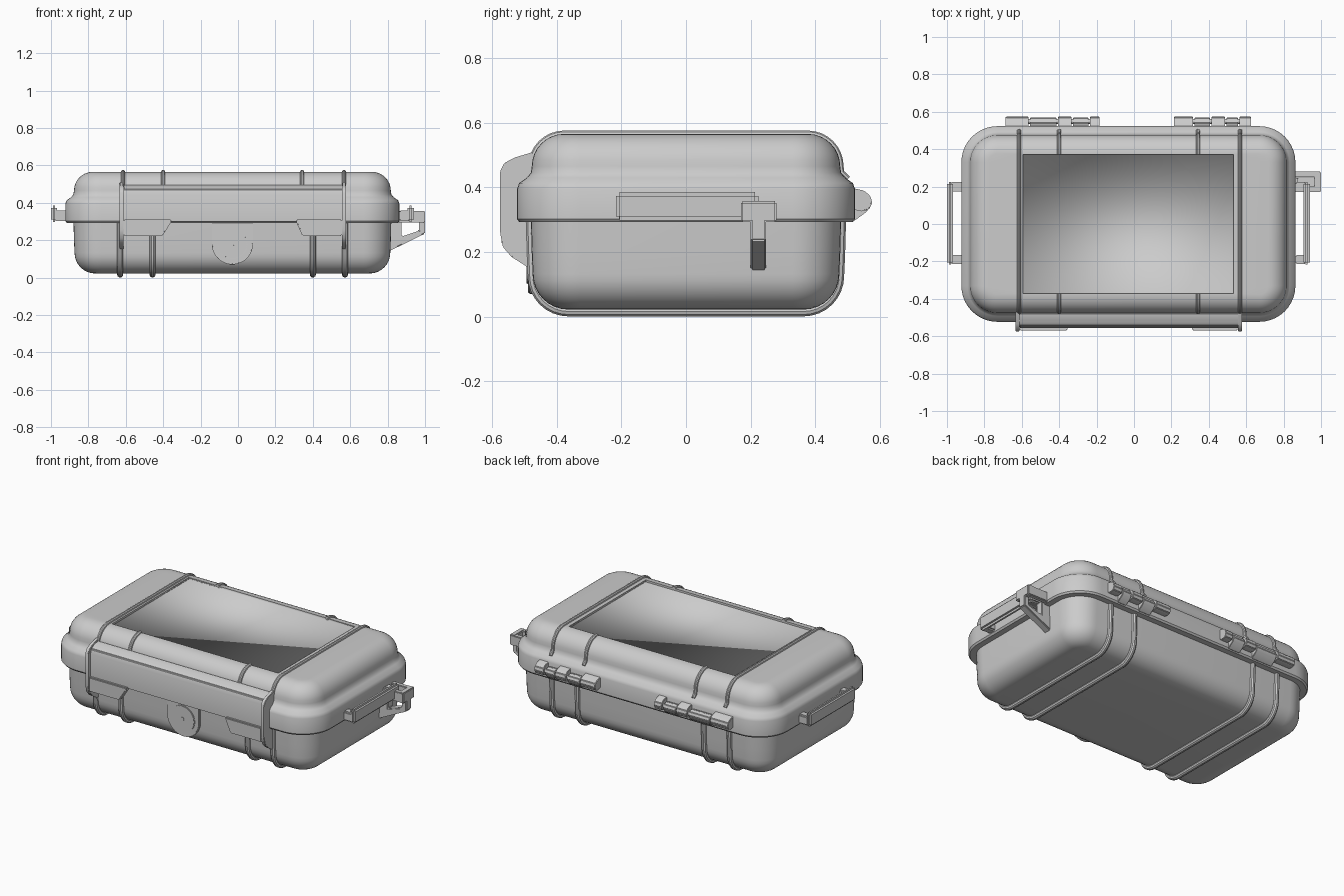
import bpy, bmesh, math
from mathutils import Vector

if "Cube" in bpy.data.objects:
    bpy.data.objects.remove(bpy.data.objects["Cube"])

grey = bpy.data.materials.new("light grey plastic")
grey.use_nodes = True
GREY = (0.6, 0.6, 0.6, 1)
grey.diffuse_color = GREY
grey.node_tree.nodes["Principled BSDF"].inputs["Base Color"].default_value = GREY

CX, HX, HY, R = -0.03, 0.85, 0.48, 0.15      # case centre, half sizes, corner radius
WIN_X, WIN_Y, TOP = 0.563, 0.372, 0.565      # window half sizes, lid height


def finish(ob, angle=35):
    ob.data.materials.append(grey)
    bpy.ops.object.select_all(action='DESELECT')
    ob.select_set(True)
    bpy.context.view_layer.objects.active = ob
    bpy.ops.object.shade_smooth_by_angle(angle=math.radians(angle))
    return ob


def from_bmesh(name, bm, bevel=0, angle=35):
    bmesh.ops.recalc_face_normals(bm, faces=bm.faces)
    if bevel:
        bmesh.ops.bevel(bm, geom=bm.edges[:], offset=bevel, segments=2,
                        affect='EDGES', clamp_overlap=True)
    me = bpy.data.meshes.new(name)
    bm.to_mesh(me)
    bm.free()
    ob = bpy.data.objects.new(name, me)
    bpy.context.collection.objects.link(ob)
    return finish(ob, angle)


def prism(name, pts, axis, a, b, bevel=0.005):
    """Extrude a 2D outline along x (points are y, z) or along y (points are x, z)."""
    place = (lambda p, q, t: (t, p, q)) if axis == 'x' else (lambda p, q, t: (p, t, q))
    bm = bmesh.new()
    face = bm.faces.new([bm.verts.new(place(p, q, a)) for p, q in pts])
    new = bmesh.ops.extrude_face_region(bm, geom=[face])["geom"]
    shift = Vector(place(0, 0, b - a))
    bmesh.ops.translate(bm, vec=shift, verts=[v for v in new if isinstance(v, bmesh.types.BMVert)])
    return from_bmesh(name, bm, bevel)


def box(name, x0, x1, y0, y1, z0, z1, bevel=0.008):
    return prism(name, [(x0, z0), (x1, z0), (x1, z1), (x0, z1)], 'y', y0, y1, bevel)


def disc(name, x, z, r, y0, y1, bevel=0.003):
    ring = [(x + r * math.cos(i * math.tau / 40), z + r * math.sin(i * math.tau / 40)) for i in range(40)]
    return prism(name, ring, 'y', y0, y1, bevel)


def rounded_rect(hx, hy, r, z, n=10):
    pts = []
    for k, (sx, sy) in enumerate([(1, 1), (-1, 1), (-1, -1), (1, -1)]):
        for i in range(n + 1):
            a = (k + i / n) * math.pi / 2
            pts.append((CX + sx * (hx - r) + r * math.cos(a), sy * (hy - r) + r * math.sin(a), z))
    return pts


def loft(name, loops, cap_first=False, cap_last=False):
    bm = bmesh.new()
    rings = [[bm.verts.new(p) for p in loop] for loop in loops]
    for lo, hi in zip(rings, rings[1:]):
        for i in range(len(lo)):
            j = (i + 1) % len(lo)
            bm.faces.new((lo[i], lo[j], hi[j], hi[i]))
    if cap_first:
        bm.faces.new(rings[0])
    if cap_last:
        bm.faces.new(rings[-1])
    return from_bmesh(name, bm)


def fillet(inset, z, r, sign, n=8):
    """Quarter round from a side wall onto the top (sign 1) or bottom (sign -1)."""
    return [(inset + r * (1 - math.cos(i / n * math.pi / 2)),
             z + sign * r * math.sin(i / n * math.pi / 2)) for i in range(n + 1)]


def case_loops(section):
    return [rounded_rect(HX - i, HY - i, R - i, z) for i, z in section]


# Case shell: sections are (inset from the wall, height)
base_section = [(0, 0.31), (0.003, 0.2)] + fillet(0.006, 0.132, 0.11, -1)
flange = [(-0.005, 0.292), (-0.035, 0.292), (-0.043, 0.302), (-0.043, 0.395), (-0.036, 0.413), (-0.012, 0.43)]
lid_wall = [(0, 0.445)] + fillet(0.003, TOP - 0.1, 0.1, 1)
loft("case_base", case_loops(base_section), cap_first=True, cap_last=True)
opening = [rounded_rect(WIN_X, WIN_Y, 0.001, z) for z in (TOP, TOP - 0.012)]
loft("case_lid", case_loops(flange + lid_wall) + opening, cap_first=True)

# Window: shallow soft-shaded tray set in the lid
bm = bmesh.new()
corners = [(CX + sx * WIN_X, sy * WIN_Y) for sx, sy in [(-1, -1), (1, -1), (1, 1), (-1, 1)]]
low = [bm.verts.new((x, y, TOP - 0.012)) for x, y in corners]
high = [bm.verts.new((x, y, TOP - 0.001)) for x, y in corners]
bm.faces.new((low[0], low[1], low[2]))
bm.faces.new((low[0], low[2], low[3]))
for i in range(4):
    j = (i + 1) % 4
    bm.faces.new((low[j], low[i], high[i], high[j]))
window = from_bmesh("window_pane", bm, angle=180)
if window.data.polygons[0].normal.z < 0:
    window.data.flip_normals()


# Ribs: round beads that follow the shell sections
def rib(name, x, path, r):
    cu = bpy.data.curves.new(name, 'CURVE')
    cu.dimensions = '3D'
    cu.bevel_depth, cu.bevel_resolution, cu.use_fill_caps = r, 3, True
    sp = cu.splines.new('POLY')
    sp.points.add(len(path) - 1)
    for p, (y, z) in zip(sp.points, path):
        p.co = (x, y, z, 1)
    tmp = bpy.data.objects.new(name + "_path", cu)
    bpy.context.collection.objects.link(tmp)
    bpy.context.view_layer.update()
    me = bpy.data.meshes.new_from_object(tmp.evaluated_get(bpy.context.evaluated_depsgraph_get()))
    bpy.data.objects.remove(tmp)
    me.materials.clear()
    ob = bpy.data.objects.new(name, me)
    bpy.context.collection.objects.link(ob)
    finish(ob)


def half(section, side, drop=0):
    return [(side * (HY - i), z + drop) for i, z in section]


lid_line = [(-0.02, 0.425)] + lid_wall
for x in (-0.615, 0.567):
    rib("lid_rib_long", x, half(lid_line, -1) + half(lid_line, 1)[::-1], 0.011)
for x in (-0.4, 0.343):
    for side in (-1, 1):
        rib("lid_rib_short", x, half(lid_line, side) + [(side * WIN_Y, TOP)], 0.011)
for x in (-0.63, -0.457, 0.4, 0.572):
    rib("base_rib", x, half(base_section, -1, -0.006) + half(base_section, 1, -0.006)[::-1], 0.016)

# Front latch: curved bar, two pull tabs and end plates
prism("latch_bar", [(-0.475, 0.497), (-0.52, 0.49), (-0.545, 0.472), (-0.556, 0.44), (-0.556, 0.30),
                    (-0.51, 0.30), (-0.47, 0.40)], 'x', -0.615, 0.56)
for outer, top, low_x in ((-0.612, -0.355, -0.405), (0.556, 0.31, 0.345)):
    prism("latch_tab", [(outer, 0.31), (outer, 0.222), (low_x, 0.222), (top, 0.30), (top, 0.31)],
          'y', -0.57, -0.535)
side_plate = [(-0.47, 0.51), (-0.53, 0.492), (-0.562, 0.475), (-0.575, 0.45), (-0.575, 0.26),
              (-0.566, 0.215), (-0.54, 0.185), (-0.485, 0.15), (-0.47, 0.15)]
for x in (-0.622, 0.567):
    prism("latch_end_plate", side_plate, 'x', x - 0.011, x + 0.011, 0.003)

# Pressure valve under the latch
arc = [(CX + 0.11 * math.cos(a), 0.18 + 0.11 * math.sin(a))
       for a in [math.pi + i * math.pi / 20 for i in range(21)]]
prism("valve_plate", [(CX + 0.11, 0.30), (CX - 0.11, 0.30)] + arc, 'y', -0.488, -0.42, 0.004)
disc("valve_cap", CX, 0.18, 0.08, -0.494, -0.45)
disc("valve_screw", CX, 0.18, 0.011, -0.498, -0.46, 0.002)

# Rear hinges: alternating lid and base knuckles on a pin
lid_knuckle = [(0.48, 0.405), (0.55, 0.39), (0.57, 0.374), (0.576, 0.352), (0.567, 0.332), (0.545, 0.325), (0.48, 0.34)]
base_knuckle = [(0.48, 0.36), (0.54, 0.378), (0.562, 0.37), (0.57, 0.35), (0.56, 0.325), (0.52, 0.296), (0.48, 0.296)]
for cuts in ((-0.69, -0.56, -0.41, -0.33, -0.24, -0.18), (0.21, 0.32, 0.41, 0.49, 0.56, 0.63)):
    for k, (a, b) in enumerate(zip(cuts, cuts[1:])):
        prism("hinge_knuckle", base_knuckle if k % 2 else lid_knuckle, 'x', a + 0.004, b - 0.004, 0.003)
    pin = [(0.548 + 0.014 * math.cos(i * math.tau / 12), 0.352 + 0.014 * math.sin(i * math.tau / 12)) for i in range(12)]
    prism("hinge_pin", pin, 'x', cuts[0] + 0.01, cuts[-1] - 0.01, 0)

# End handles: upright bar on two arms
for side, inner, outer in (("right", -0.967, -1.0), ("left", 0.905, 0.94)):
    x0, x1 = sorted((inner, outer))
    box(side + "_handle_bar", x0, x1, -0.217, 0.225, 0.298, 0.385, 0.012)
    x0, x1 = sorted((0.86 if side == "left" else -0.9, (inner + outer) / 2))
    for y in (-0.19, 0.2):
        box(side + "_handle_arm", x0, x1, y - 0.025, y + 0.025, 0.302, 0.36)

# Lanyard bracket on the left end: slotted top and open triangular strut
box("bracket_top_end", 0.965, 1.0, 0.17, 0.28, 0.293, 0.357, 0.005)
for y in (0.17, 0.25):
    box("bracket_top_arm", 0.85, 0.99, y, y + 0.03, 0.295, 0.355, 0.004)
prism("bracket_strut", [(1.0, 0.31), (1.0, 0.235), (0.80, 0.137), (0.80, 0.31), (0.875, 0.31),
                        (0.875, 0.22), (0.968, 0.25), (0.968, 0.31)], 'y', 0.2, 0.248)
